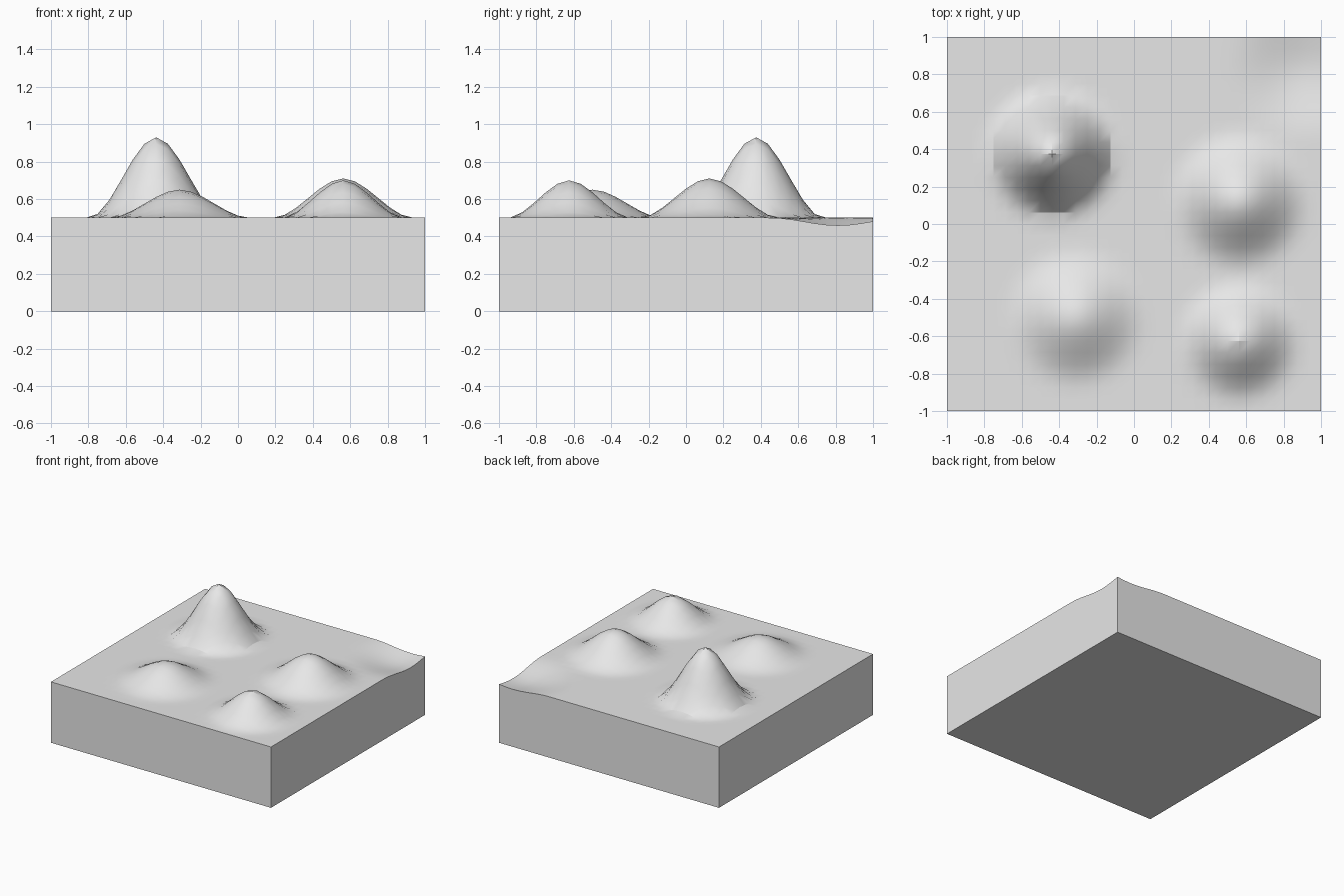
import bpy, bmesh, math

cube = bpy.data.objects.get("Cube")
if cube:
    bpy.data.objects.remove(cube, do_unlink=True)

TOP = 0.5
CELLS = 32
# Hills and one shallow hollow: x, y, height, radius
BUMPS = [
    (-0.4375, 0.375, 0.43, 0.36),
    (0.5625, 0.125, 0.21, 0.375),
    (-0.3125, -0.5, 0.15, 0.375),
    (0.5625, -0.625, 0.20, 0.33),
    (0.875, 0.8125, -0.055, 0.375),
]


def ground_height(x, y):
    z = TOP
    for cx, cy, height, radius in BUMPS:
        t = max(0.0, 1 - math.hypot(x - cx, y - cy) / radius)
        z += height * t * t * (3 - 2 * t)
    return z


# Terrain surface
bm = bmesh.new()
bmesh.ops.create_grid(bm, x_segments=CELLS, y_segments=CELLS, size=1)
for v in bm.verts:
    v.co.z = ground_height(v.co.x, v.co.y)

# Straight side walls and flat underside
rim = [e for e in bm.edges if e.is_boundary]
wall = bmesh.ops.extrude_edge_only(bm, edges=rim)["geom"]
for v in wall:
    if isinstance(v, bmesh.types.BMVert):
        v.co.z = 0
bmesh.ops.contextual_create(bm, geom=[e for e in bm.edges if e.is_boundary])
bmesh.ops.recalc_face_normals(bm, faces=bm.faces[:])

mesh = bpy.data.meshes.new("terrain_block")
bm.to_mesh(mesh)
bm.free()
block = bpy.data.objects.new("terrain_block", mesh)
bpy.context.collection.objects.link(block)

# Plain grey material
grey = bpy.data.materials.new("plain_grey")
grey.use_nodes = True
colour = (0.8, 0.8, 0.8, 1)
grey.diffuse_color = colour
grey.node_tree.nodes["Principled BSDF"].inputs["Base Color"].default_value = colour
mesh.materials.append(grey)

# Smooth hills, sharp block edges
bpy.ops.object.select_all(action="DESELECT")
block.select_set(True)
bpy.context.view_layer.objects.active = block
bpy.ops.object.shade_smooth_by_angle(angle=math.radians(30))
